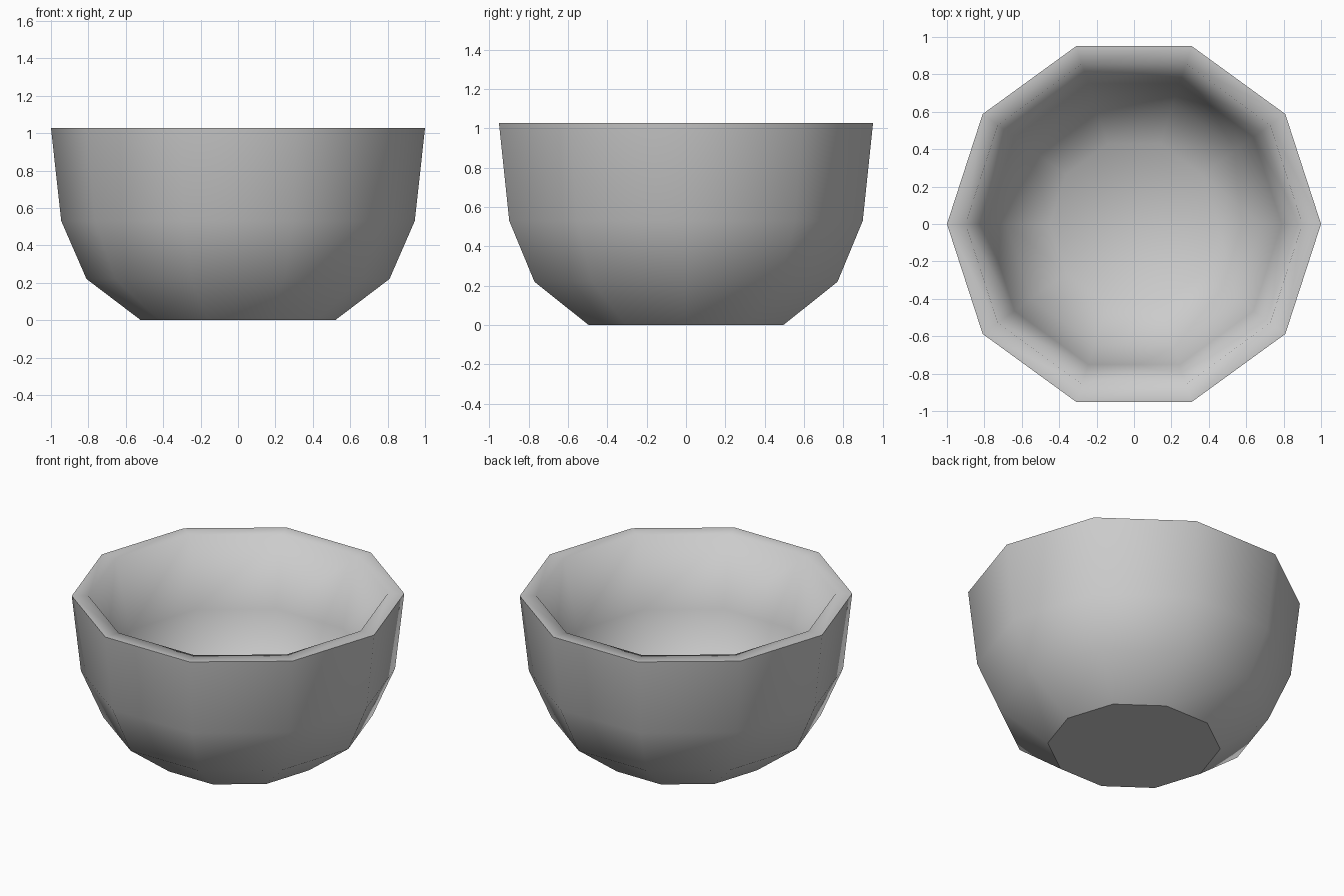
import bpy
import bmesh
import math

cube = bpy.data.objects.get("Cube")
if cube:
    bpy.data.objects.remove(cube, do_unlink=True)

SIDES = 10
OUTER = [(0.52, 0.0), (0.81, 0.22), (0.945, 0.53), (1.0, 1.027)]
INNER = [(0.9, 1.027), (0.79, 0.58), (0.68, 0.33), (0.45, 0.15)]

grey = bpy.data.materials.new("mid grey")
grey.use_nodes = True
colour = (0.6, 0.6, 0.6, 1.0)
grey.diffuse_color = colour
grey.node_tree.nodes["Principled BSDF"].inputs["Base Color"].default_value = colour

bm = bmesh.new()


def ring(radius, z):
    """One ten-sided ring of the bowl."""
    step = math.tau / SIDES
    return [bm.verts.new((radius * math.cos(i * step), radius * math.sin(i * step), z))
            for i in range(SIDES)]


# Outer wall, flat rim and inner wall
rings = [ring(r, z) for r, z in OUTER + INNER]
for low, high in zip(rings, rings[1:]):
    for i in range(SIDES):
        j = (i + 1) % SIDES
        bm.faces.new((low[i], low[j], high[j], high[i]))

# Underside and inside floor
base = bm.faces.new(rings[0][::-1])
bm.faces.new(rings[-1])

# Soft shading everywhere except the flat underside and the outer lip
for face in bm.faces:
    face.smooth = face is not base
for edge in bm.edges:
    at_lip = all(v in rings[len(OUTER) - 1] for v in edge.verts)
    if edge in base.edges[:] or at_lip:
        edge.smooth = False

mesh = bpy.data.meshes.new("bowl")
bm.to_mesh(mesh)
bm.free()
mesh.materials.append(grey)
bowl = bpy.data.objects.new("bowl", mesh)
bpy.context.collection.objects.link(bowl)
